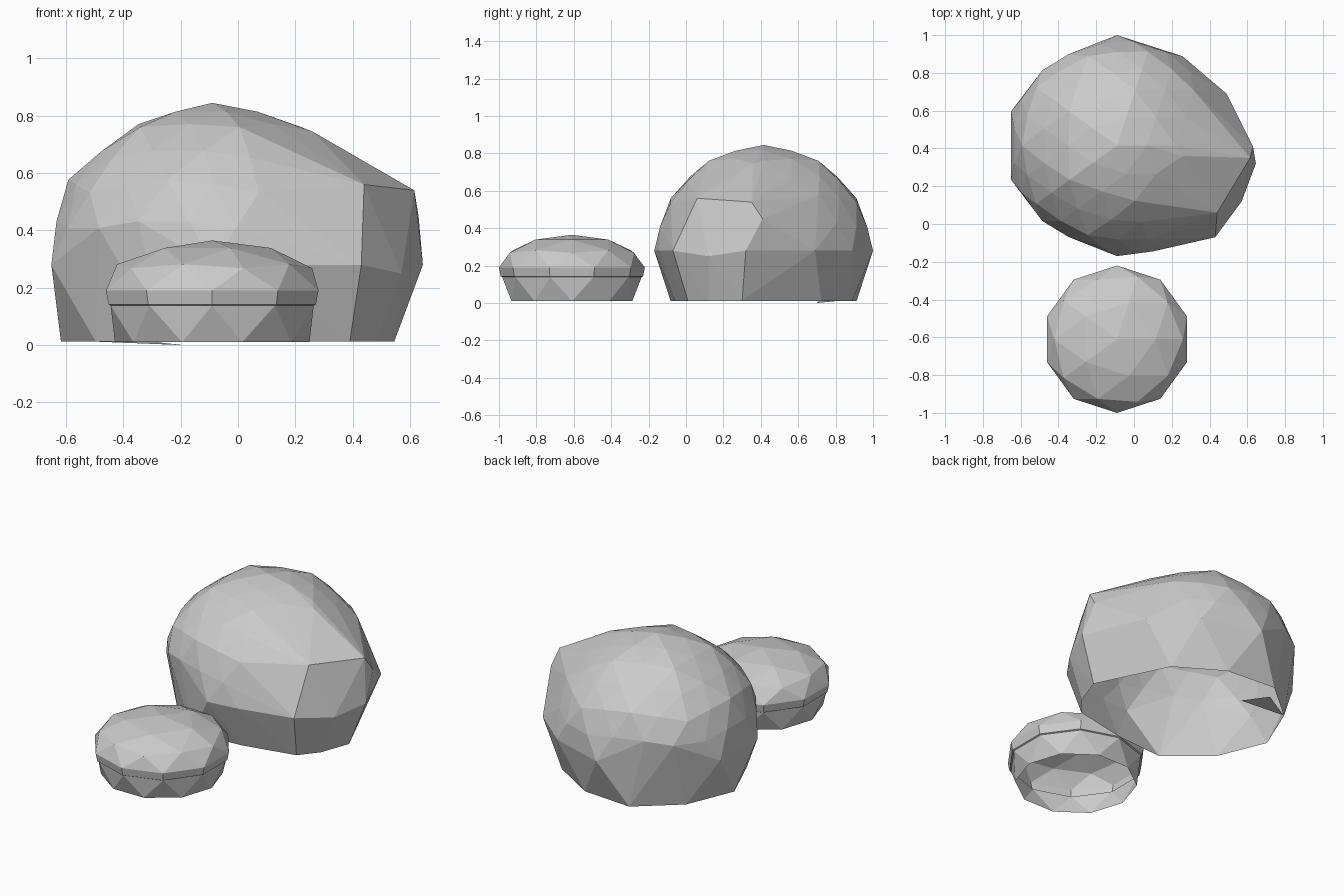
import bpy, bmesh, math
from mathutils import Vector

if "Cube" in bpy.data.objects:
    bpy.data.objects.remove(bpy.data.objects["Cube"])


def finish(bm, name):
    bmesh.ops.recalc_face_normals(bm, faces=bm.faces)
    mesh = bpy.data.meshes.new(name)
    bm.to_mesh(mesh)
    bm.free()
    obj = bpy.data.objects.new(name, mesh)
    bpy.context.collection.objects.link(obj)
    return obj


def flattened_ball(cx, cy, rx, ry, zmid, zrad, base):
    """Faceted ball whose lower half is cut to a flat base."""
    bm = bmesh.new()
    bmesh.ops.create_icosphere(bm, subdivisions=2, radius=1)
    for v in bm.verts:
        z = base if v.co.z < -0.2 else zmid + zrad * v.co.z
        v.co = (cx + rx * v.co.x, cy + ry * v.co.y, z)
    return bm


# Large boulder: faceted ball wrapped together with a bulge on its right side
bm = flattened_ball(-0.09, 0.415, 0.59, 0.585, 0.28, 0.565, 0.012)
extra = []
for e in bm.edges:  # slight extra rounding of the upper half
    mid = (e.verts[0].co + e.verts[1].co) / 2 - Vector((-0.09, 0.415, 0.28))
    if mid.z > 0.1:
        extra.append(Vector((-0.09, 0.415, 0.28)) + mid * 1.022)
for v in bm.verts:  # flatter left shoulders, front and back
    if v.co.x < -0.3 and v.co.y < 0.08:
        v.co.x += 0.03
        v.co.y += 0.05
    elif v.co.x < -0.3 and v.co.y > 0.8:
        v.co.x += 0.03
        v.co.y -= 0.05
bulge = [(0.49, 0.69, 0.28), (0.63, 0.41, 0.45), (0.645, 0.32, 0.28),
         (0.615, 0.35, 0.54), (0.57, 0.12, 0.25), (0.43, -0.07, 0.28),
         (0.44, 0.06, 0.56), (0.10, -0.145, 0.28), (0.26, 0.36, 0.745),
         (0.545, 0.30, 0.012), (0.48, 0.12, 0.012), (0.39, 0.01, 0.012)]
for p in bulge + extra:
    bm.verts.new(p)
bmesh.ops.delete(bm, geom=list(bm.edges), context='EDGES_FACES')
hull = bmesh.ops.convex_hull(bm, input=list(bm.verts))
unused = [v for v in bm.verts if not v.link_faces]
bmesh.ops.delete(bm, geom=unused, context='VERTS')
# Open underside
under = [f for f in bm.faces if all(v.co.z < 0.03 for v in f.verts)]
bmesh.ops.delete(bm, geom=under, context='FACES')
finish(bm, "large_boulder")

# Thin chip under the large boulder that touches the ground
bm = bmesh.new()
bm.faces.new([bm.verts.new(p) for p in
              ((-0.49, 0.71, 0.012), (-0.19, 0.70, 0.0), (-0.30, 0.82, 0.012))])
finish(bm, "ground_chip")

# Small boulder: upper dome kept from a flattened ball
CX, CY, RX, RY = -0.09, -0.61, 0.39, 0.39
bm = flattened_ball(CX, CY, RX, RY, 0.19, 0.175, 0.01)
bmesh.ops.delete(bm, geom=[v for v in bm.verts if v.co.z < 0.1], context='VERTS')


def ring(radius, z, turn):
    return [bm.verts.new((CX + RX * radius * math.cos(math.radians(turn + 36 * i)),
                          CY + RY * radius * math.sin(math.radians(turn + 36 * i)), z))
            for i in range(10)]


# Lip, stepped seam and tapering open skirt
r0, r1, r2 = ring(1, 0.19, 18), ring(0.975, 0.142, 18), ring(0.955, 0.138, 18)
r3 = ring(0.87, 0.01, 36)
for i in range(10):
    j = (i + 1) % 10
    for a, b in ((r0, r1), (r1, r2)):
        bm.faces.new((a[i], a[j], b[j], b[i]))
    bm.faces.new((r2[i], r2[j], r3[i]))
    bm.faces.new((r2[j], r3[j], r3[i]))
bmesh.ops.remove_doubles(bm, verts=bm.verts, dist=0.002)
finish(bm, "small_boulder")
